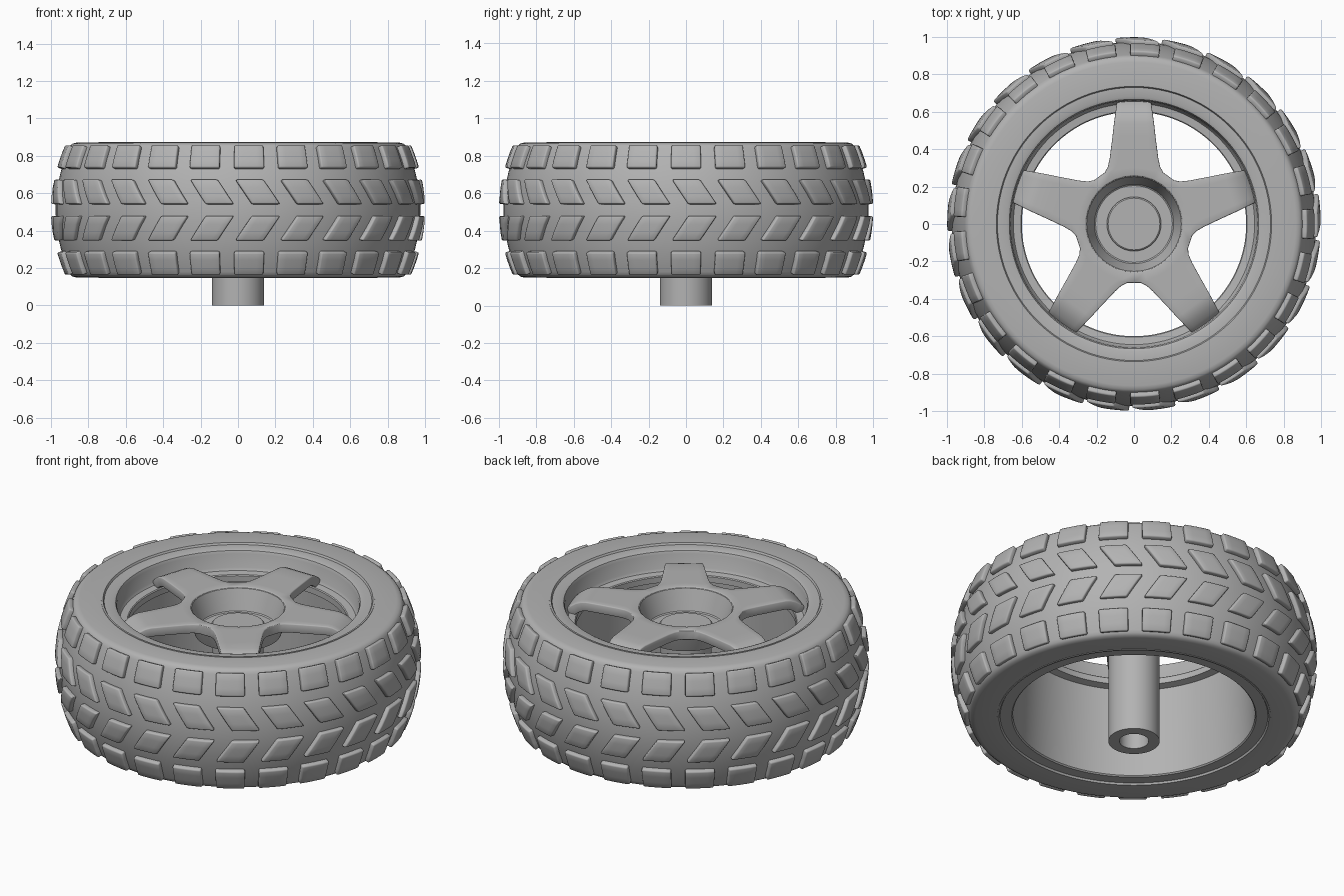
import bpy, bmesh, math
from mathutils import Matrix, Vector

cube = bpy.data.objects.get("Cube")
if cube:
    bpy.data.objects.remove(cube, do_unlink=True)

grey = bpy.data.materials.new("plain_grey")
grey.use_nodes = True
colour = (0.45, 0.45, 0.45, 1)
grey.diffuse_color = colour
grey.node_tree.nodes["Principled BSDF"].inputs["Base Color"].default_value = colour

MID = 0.51  # mid height of the tyre


def finish(name, bm):
    """Turn a bmesh into a coloured object."""
    mesh = bpy.data.meshes.new(name)
    bm.to_mesh(mesh)
    bm.free()
    obj = bpy.data.objects.new(name, mesh)
    bpy.context.collection.objects.link(obj)
    mesh.materials.append(grey)
    return obj


def smooth(obj, degrees=35):
    bpy.ops.object.select_all(action="DESELECT")
    obj.select_set(True)
    bpy.context.view_layer.objects.active = obj
    bpy.ops.object.shade_smooth_by_angle(angle=math.radians(degrees))


def lathe(name, profile, closed=True, steps=100):
    """Spin an (r, z) profile around the z axis."""
    bm = bmesh.new()
    verts = [bm.verts.new((r, 0, z)) for r, z in profile]
    pairs = list(zip(verts, verts[1:]))
    if closed:
        pairs.append((verts[-1], verts[0]))
    edges = [bm.edges.new(p) for p in pairs]
    bmesh.ops.spin(bm, geom=verts + edges, cent=(0, 0, 0), axis=(0, 0, 1),
                   angle=math.tau, steps=steps, use_merge=True)
    bmesh.ops.remove_doubles(bm, verts=bm.verts, dist=0.0001)
    bmesh.ops.recalc_face_normals(bm, faces=bm.faces)
    obj = finish(name, bm)
    smooth(obj)
    return obj


def tyre_radius(z):
    return 0.975 - 0.65 * (z - MID) ** 2


def mirrored(half):
    """Add the lower half of a profile, reflected about mid height."""
    return half + [(r, 2 * MID - z) for r, z in reversed(half)]


# Tyre: flat sidewalls, rounded shoulders, bulging tread
crown = [(tyre_radius(z), z) for z in (0.84, 0.78, 0.72, 0.66, 0.6, 0.54)]
shoulder = [(0.74, 0.87), (0.865, 0.87), (0.885, 0.865), (0.897, 0.855)]
lathe("tyre", mirrored(shoulder + crown))

# Rim: lipped barrel with the ledge that carries the spokes
lathe("rim", [
    (0.746, 0.873), (0.736, 0.873), (0.73, 0.862), (0.682, 0.862),
    (0.667, 0.856), (0.66, 0.84), (0.655, 0.76), (0.645, 0.745),
    (0.605, 0.74), (0.6, 0.735), (0.6, 0.70), (0.64, 0.69),
    (0.66, 0.165), (0.667, 0.158), (0.73, 0.158), (0.736, 0.147),
    (0.746, 0.147)])

# Hub: dished centre with a raised cap, and a bored axle sleeve below
lathe("hub", [
    (0, 0.728), (0.138, 0.728), (0.145, 0.722), (0.145, 0.70), (0.205, 0.70),
    (0.212, 0.705), (0.245, 0.80), (0.253, 0.822), (0.266, 0.83),
    (0.285, 0.825), (0.275, 0.78), (0.235, 0.67), (0.14, 0.66),
    (0.14, 0), (0.08, 0), (0.08, 0.3), (0, 0.3)], closed=False, steps=64)

# Flat key inside the axle bore
bm = bmesh.new()
bmesh.ops.create_cube(bm, size=1, matrix=Matrix.LocRotScale(
    Vector((0, 0.068, 0.18)), None, Vector((0.09, 0.03, 0.24))))
finish("axle_key", bm)

# Spokes: rows of (half width, distance) from the hub outwards
ROWS = [(0.151, 0.208), (0.185, 0.255), (0.157, 0.275), (0.14, 0.305),
        (0.13, 0.35), (0.116, 0.46), (0.107, 0.54), (0.103, 0.57),
        (0.099, 0.60), (0.095, 0.63), (0.091, 0.66)]
ACROSS = 6
bm = bmesh.new()
for n in range(5):
    turn = Matrix.Rotation(n * math.tau / 5, 3, "Z")
    grid = []
    for i, (w, d) in enumerate(ROWS):
        row = []
        for k in range(ACROSS + 1):
            t = 2 * k / ACROSS - 1
            if i == 0:  # arc around the hub dish
                a = t * math.pi / 5
                x, y = 0.257 * math.sin(a), 0.257 * math.cos(a)
            else:
                x, y = t * w, d + max(0, 0.35 - d) * 0.5 * (1 - t * t)
            drop = 4.0 * max(0, y - 0.53) ** 2
            row.append(bm.verts.new(turn @ Vector((x, y, 0.83 - drop))))
        grid.append(row)
    for a, b in zip(grid, grid[1:]):
        for k in range(ACROSS):
            bm.faces.new((a[k], a[k + 1], b[k + 1], b[k]))
bmesh.ops.remove_doubles(bm, verts=bm.verts, dist=0.002)
spokes = finish("spokes", bm)
smooth(spokes)
thick = spokes.modifiers.new("thickness", "SOLIDIFY")
thick.thickness = 0.055
thick.offset = -1
edge = spokes.modifiers.new("soft_edge", "BEVEL")
edge.width = 0.006
edge.segments = 2
edge.limit_method = "ANGLE"
edge.angle_limit = math.radians(50)


# Tread blocks: square shoulder rows and two slanted middle rows
def tread_row(name, z_outer, z_inner, half, slant, count=25, nu=4, nv=3):
    bm = bmesh.new()
    up = z_outer > z_inner
    for n in range(count):
        grid = []
        for j in range(nv + 1):
            f = j / nv
            z = z_outer + (z_inner - z_outer) * f
            r = tyre_radius(z) - 0.01
            row = []
            for i in range(nu + 1):
                a = n * math.tau / count + half * (2 * i / nu - 1) + slant * f
                row.append(bm.verts.new((r * math.cos(a), r * math.sin(a), z)))
            grid.append(row)
        for a, b in zip(grid, grid[1:]):
            for i in range(nu):
                quad = (b[i], b[i + 1], a[i + 1], a[i])
                bm.faces.new(quad if up else quad[::-1])
    obj = finish(name, bm)
    smooth(obj)
    solid = obj.modifiers.new("height", "SOLIDIFY")
    solid.thickness = 0.035
    solid.offset = 1
    bevel = obj.modifiers.new("rounded_edge", "BEVEL")
    bevel.width = 0.008
    bevel.segments = 2
    bevel.limit_method = "ANGLE"
    bevel.angle_limit = math.radians(50)


for side, s in (("upper", 1), ("lower", -1)):
    tread_row(side + "_shoulder_blocks", MID + s * 0.335, MID + s * 0.217, 0.085, 0)
    tread_row(side + "_slanted_blocks", MID + s * 0.158, MID + s * 0.03, 0.077, 0.09)
